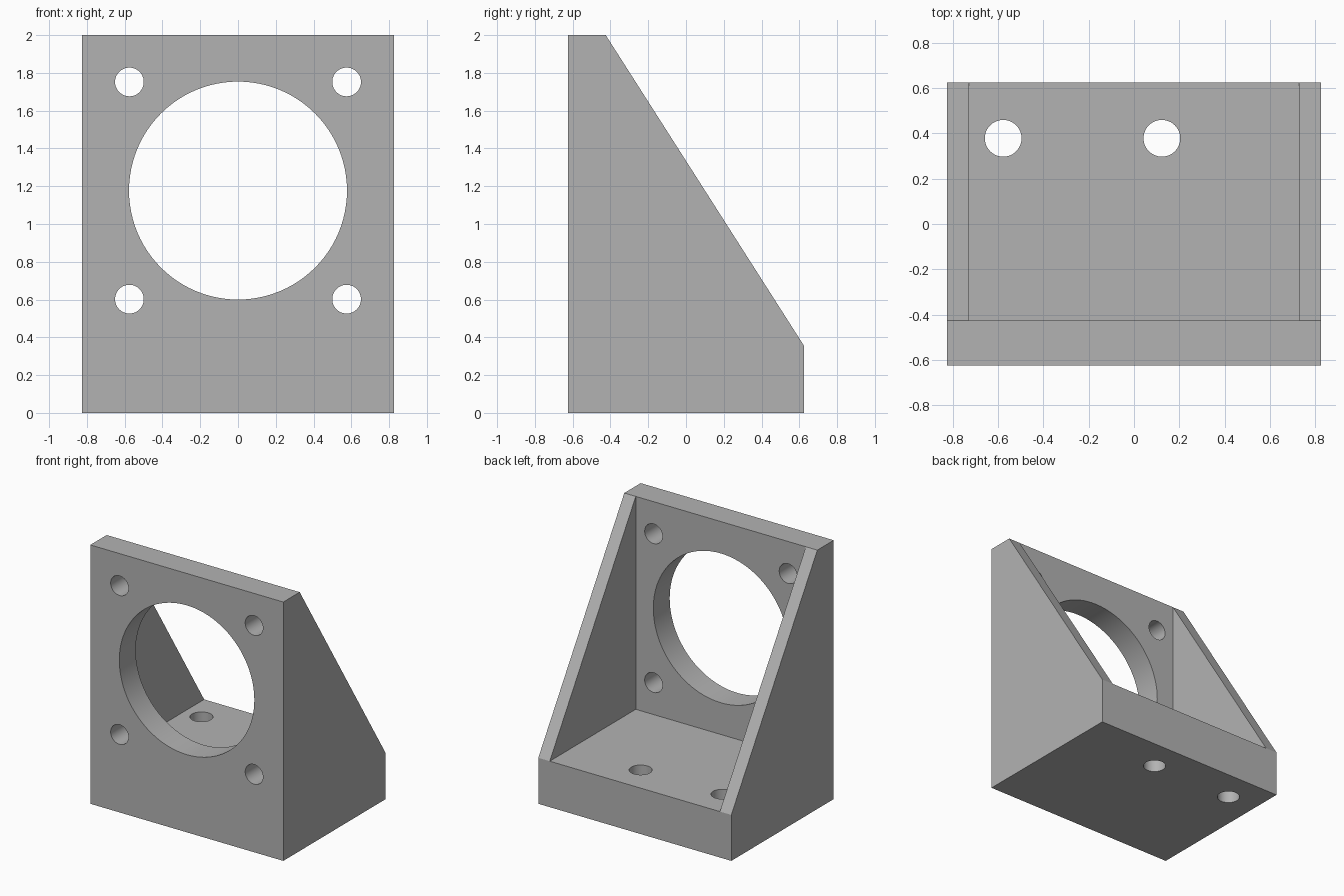
import bpy, bmesh, math
from mathutils import Matrix, Vector

if "Cube" in bpy.data.objects:
    bpy.data.objects.remove(bpy.data.objects["Cube"], do_unlink=True)

HALF_W, HALF_D, TOP = 0.825, 0.625, 2.0
PLATE_BACK, FLOOR_TOP, INNER_W = -0.425, 0.355, 0.727
BORE_Z, BORE_R = 1.177, 0.577

grey = bpy.data.materials.new("plain_grey")
grey.use_nodes = True
colour = (0.45, 0.45, 0.45, 1)
grey.diffuse_color = colour
grey.node_tree.nodes["Principled BSDF"].inputs["Base Color"].default_value = colour


def add_object(name, bm):
    bmesh.ops.recalc_face_normals(bm, faces=bm.faces)
    mesh = bpy.data.meshes.new(name)
    bm.to_mesh(mesh)
    bm.free()
    mesh.materials.append(grey)
    obj = bpy.data.objects.new(name, mesh)
    bpy.context.collection.objects.link(obj)
    return obj


def extrude_profile(name, points, half_width):
    """Extrude a (y, z) side profile evenly along x."""
    bm = bmesh.new()
    face = bm.faces.new([bm.verts.new((-half_width, y, z)) for y, z in points])
    grown = bmesh.ops.extrude_face_region(bm, geom=[face])["geom"]
    verts = [v for v in grown if isinstance(v, bmesh.types.BMVert)]
    bmesh.ops.translate(bm, verts=verts, vec=(2 * half_width, 0, 0))
    return add_object(name, bm)


def cylinder(name, centre, radius, depth, axis, sides):
    bm = bmesh.new()
    turn = Matrix.Rotation(math.pi / 2, 4, "X") if axis == "Y" else Matrix()
    bmesh.ops.create_cone(bm, cap_ends=True, segments=sides, radius1=radius,
                          radius2=radius, depth=depth,
                          matrix=Matrix.Translation(Vector(centre)) @ turn)
    return add_object(name, bm)


# Bracket body: sloped side outline across the full width
bracket = extrude_profile("motor_bracket", [
    (-HALF_D, 0), (HALF_D, 0), (HALF_D, FLOOR_TOP),
    (PLATE_BACK, TOP), (-HALF_D, TOP)], HALF_W)

# Cavity between the side ribs
cutters = [extrude_profile("cavity_cutter", [
    (PLATE_BACK, FLOOR_TOP), (1, FLOOR_TOP), (1, 2.5), (PLATE_BACK, 2.5)], INNER_W)]

# Large bore and four fixing holes in the front plate
plate_y = (PLATE_BACK - HALF_D) / 2
cutters.append(cylinder("bore_cutter", (0, plate_y, BORE_Z), BORE_R, 0.3, "Y", 96))
for x in (-0.575, 0.575):
    for z in (-0.575, 0.575):
        cutters.append(cylinder("plate_hole_cutter", (x, plate_y, BORE_Z + z),
                                0.076, 0.3, "Y", 48))

# Two mounting holes through the floor
for x in (-0.577, 0.123):
    cutters.append(cylinder("floor_hole_cutter", (x, 0.378, FLOOR_TOP / 2),
                            0.081, 0.5, "Z", 48))

for cutter in cutters:
    mod = bracket.modifiers.new(cutter.name, "BOOLEAN")
    mod.operation, mod.solver, mod.object = "DIFFERENCE", "EXACT", cutter

# Apply the cuts and remove the cutters
bpy.context.view_layer.objects.active = bracket
bracket.select_set(True)
for mod in list(bracket.modifiers):
    bpy.ops.object.modifier_apply(modifier=mod.name)
for cutter in cutters:
    bpy.data.objects.remove(cutter, do_unlink=True)
bpy.ops.object.shade_smooth_by_angle(angle=math.radians(30))
